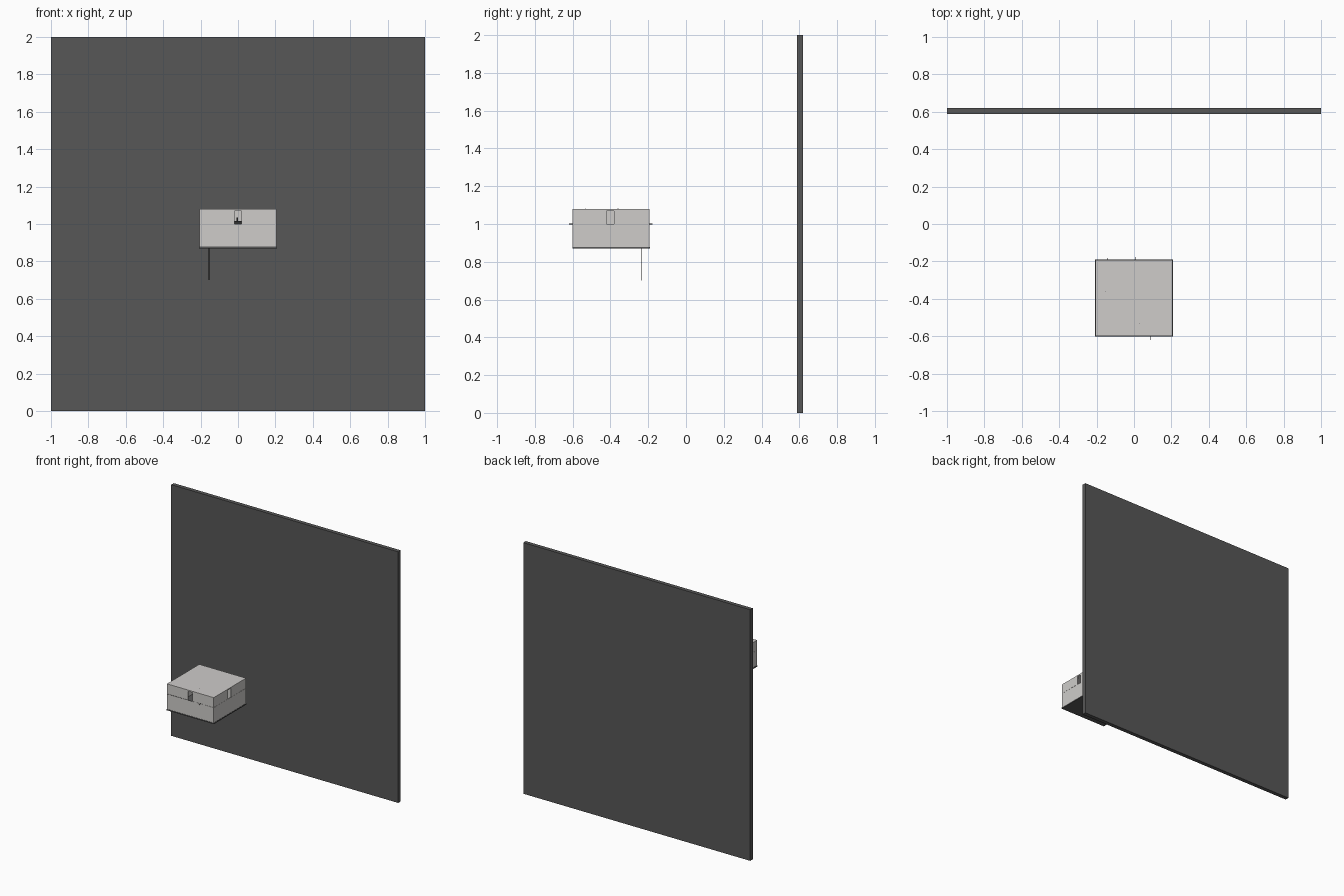
import bpy, bmesh
from mathutils import Vector

if "Cube" in bpy.data.objects:
    bpy.data.objects.remove(bpy.data.objects["Cube"])


def material(name, rgb):
    m = bpy.data.materials.new(name)
    m.diffuse_color = (*rgb, 1)
    m.use_nodes = True
    m.node_tree.nodes["Principled BSDF"].inputs["Base Color"].default_value = m.diffuse_color
    return m


LIGHT = material("warm_light_grey", (0.62, 0.605, 0.59))
DARK = material("dark_grey", (0.095, 0.095, 0.095))
BLACK = material("near_black", (0.03, 0.03, 0.03))


def boxes(name, mat, spans):
    """One object from boxes given as (x0, x1, y0, y1, z0, z1)."""
    bm = bmesh.new()
    for x0, x1, y0, y1, z0, z1 in spans:
        for v in bmesh.ops.create_cube(bm, size=1)["verts"]:
            v.co = Vector(((x0 + x1) / 2 + v.co.x * (x1 - x0),
                           (y0 + y1) / 2 + v.co.y * (y1 - y0),
                           (z0 + z1) / 2 + v.co.z * (z1 - z0)))
    me = bpy.data.meshes.new(name)
    bm.to_mesh(me)
    bm.free()
    me.materials.append(mat)
    ob = bpy.data.objects.new(name, me)
    bpy.context.collection.objects.link(ob)
    return ob


def wire(name, a, b, r=0.0015):
    """Thin straight wire between two points."""
    a, b = Vector(a), Vector(b)
    bpy.ops.mesh.primitive_cylinder_add(vertices=8, radius=r, depth=(b - a).length,
                                        location=(a + b) / 2)
    ob = bpy.context.object
    ob.rotation_euler = (b - a).to_track_quat('Z', 'Y').to_euler()
    ob.name = name
    ob.data.materials.append(BLACK)


# Backdrop panel
boxes("back_panel", DARK, [(-1, 1, 0.588, 0.62, 0, 2)])

# Case dimensions
X, Y0, Y1, T = 0.206, -0.60, -0.193, 0.006
YC = -0.40
SEAM, TOP, SLOT_TOP, HW = 1.0, 1.08, 1.07, 0.02

# Dark base plate
boxes("base_plate", DARK, [(-X - .002, X + .002, Y0 - .002, Y1 + .002, 0.87, 0.879)])

# Lower tub walls
boxes("lower_case", LIGHT, [
    (-X, X, Y0, Y0 + T, 0.879, SEAM), (-X, X, Y1 - T, Y1, 0.879, SEAM),
    (-X, -X + T, Y0 + T, Y1 - T, 0.879, SEAM), (X - T, X, Y0 + T, Y1 - T, 0.879, SEAM)])

# Lid with openings in its front and right walls
Z = SEAM + 0.001
boxes("lid", LIGHT, [
    (-X, X, Y0, Y1, TOP - T, TOP),
    (-X, X, Y1 - T, Y1, Z, TOP - T),
    (-X, -X + T, Y0 + T, Y1 - T, Z, TOP - T),
    (-X, -HW, Y0, Y0 + T, Z, TOP - T), (HW, X, Y0, Y0 + T, Z, TOP - T),
    (-HW, HW, Y0, Y0 + T, SLOT_TOP, TOP - T),
    (X - T, X, Y0 + T, YC - HW, Z, TOP - T), (X - T, X, YC + HW, Y1 - T, Z, TOP - T),
    (X - T, X, YC - HW, YC + HW, SLOT_TOP, TOP - T)])

# Dark device seen through the front opening
boxes("inner_device", BLACK, [(-0.018, 0.018, -0.52, -0.46, 0.985, 1.015),
                              (-0.008, 0.0, -0.50, -0.48, 1.015, 1.035)])

# Loose wires: one hangs below, others poke out at the seam
wire("hanging_wire", (-0.155, -0.235, 0.70), (-0.155, -0.235, 0.98))
wire("front_wire", (0.09, -0.62, SEAM), (0.09, -0.56, SEAM))
for x, y in ((-0.14, -0.183), (0.01, -0.177)):
    wire("back_wire", (x, y, SEAM), (x, -0.23, SEAM))
wire("seam_wire", (-0.20, Y0 - .001, SEAM), (0.03, Y0 - .001, SEAM), 0.001)

# Pin tips just proud of the lid
for x, y in ((-0.155, -0.36), (-0.155, -0.53), (0.03, -0.53)):
    wire("lid_pin", (x, y, 1.06), (x, y, TOP + 0.001))
